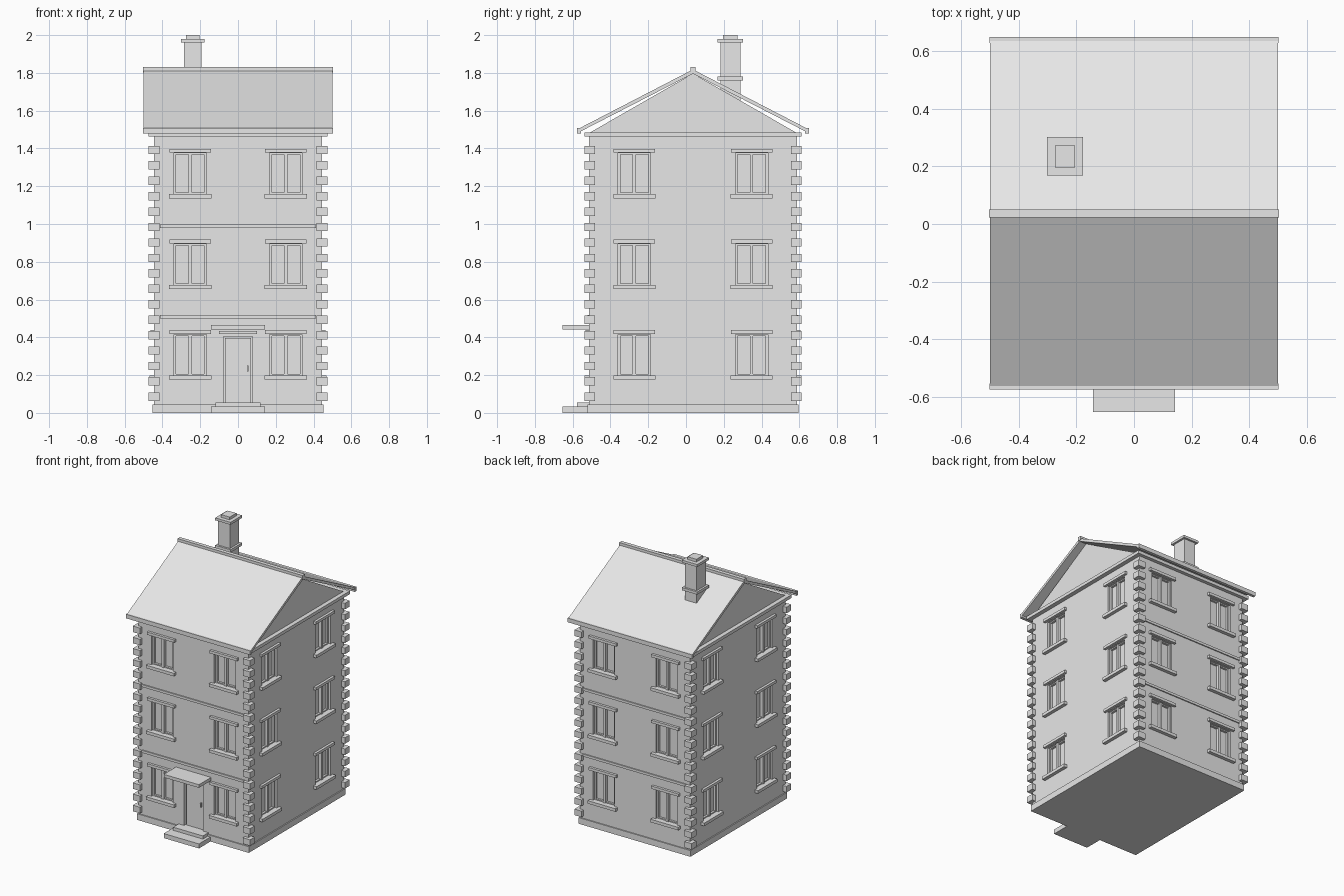
import bpy, bmesh, math
from mathutils import Matrix, Vector

if "Cube" in bpy.data.objects:
    bpy.data.objects.remove(bpy.data.objects["Cube"], do_unlink=True)

stone = bpy.data.materials.new("pale_grey")
stone.use_nodes = True
GREY = (0.8, 0.8, 0.8, 1)
stone.diffuse_color = GREY
stone.node_tree.nodes["Principled BSDF"].inputs["Base Color"].default_value = GREY

CY = 0.037            # house centre line in y
WX, WY = 0.444, 0.55  # half width and half depth of the walls
EAVES = 1.465
STOREYS = [0.0, 0.48, 0.96]
HOUSE = Matrix.Translation((0, CY, 0))


def add_box(bm, x, y, z, matrix=HOUSE):
    """Box between the given (min, max) pairs."""
    lo, hi = Vector((x[0], y[0], z[0])), Vector((x[1], y[1], z[1]))
    place = Matrix.Translation((lo + hi) / 2) @ Matrix.Diagonal((*(hi - lo), 1))
    bmesh.ops.create_cube(bm, size=1, matrix=matrix @ place)


def add_prism(bm, profile, half_width):
    """Extrude a (y, z) profile along x."""
    face = bm.faces.new([bm.verts.new((-half_width, y + CY, z)) for y, z in profile])
    out = bmesh.ops.extrude_face_region(bm, geom=[face])
    verts = [g for g in out["geom"] if isinstance(g, bmesh.types.BMVert)]
    bmesh.ops.translate(bm, verts=verts, vec=(2 * half_width, 0, 0))


def finish(name, bm):
    bmesh.ops.recalc_face_normals(bm, faces=bm.faces)
    mesh = bpy.data.meshes.new(name)
    bm.to_mesh(mesh)
    bm.free()
    mesh.materials.append(stone)
    obj = bpy.data.objects.new(name, mesh)
    bpy.context.collection.objects.link(obj)
    return obj


def boxes(name, *dims, matrix=HOUSE):
    bm = bmesh.new()
    for d in dims:
        add_box(bm, *d, matrix=matrix)
    return finish(name, bm)


# Each facade: name, quarter turns, distance to wall, window offset
FACADES = [("front", 0, WY, 0.253), ("right", 1, WX, 0.31),
           ("back", 2, WY, 0.253), ("left", 3, WX, 0.31)]

# Walls with recessed openings
walls = boxes("walls", ((-WX, WX), (-WY, WY), (0.03, EAVES)))
cut = bmesh.new()
RECESS = 0.03
for name, turn, dist, off in FACADES:
    m = HOUSE @ Matrix.Rotation(turn * math.pi / 2, 4, "Z")
    frames, sills = bmesh.new(), bmesh.new()
    for base in STOREYS:
        for u in (-off, off):
            z = (base + 0.198, base + 0.415)
            add_box(cut, (u - 0.086, u + 0.086), (-dist - 0.02, -dist + RECESS), z, m)
            # central mullion, then a slim frame round the glass
            add_box(frames, (u - 0.009, u + 0.009), (-dist + 0.008, -dist + RECESS), z, m)
            for s in (-1, 1):
                e = u + s * 0.08
                add_box(frames, (e - 0.006, e + 0.006), (-dist + 0.015, -dist + RECESS), z, m)
            for zz in z:
                add_box(frames, (u - 0.086, u + 0.086), (-dist + 0.015, -dist + RECESS),
                        (zz - 0.008, zz + 0.008), m)
            # sill and lintel
            add_box(sills, (u - 0.112, u + 0.112), (-dist - 0.025, -dist + 0.01),
                    (base + 0.176, base + 0.198), m)
            add_box(sills, (u - 0.11, u + 0.11), (-dist - 0.018, -dist + 0.01),
                    (base + 0.418, base + 0.438), m)
    finish(name + "_window_frames", frames)
    finish(name + "_sills_and_lintels", sills)
    # storey bands on the two long eaves facades
    if turn % 2 == 0:
        boxes(name + "_storey_bands",
              *[((-WX + 0.03, WX - 0.03), (-dist - 0.008, -dist + 0.01), (z, z + 0.018))
                for z in (0.5, 0.98)], matrix=m)

add_box(cut, (-0.078, 0.078), (-WY - 0.02, -WY + RECESS), (0.055, 0.404))
cutter = finish("opening_cutter", cut)
cutter.hide_render = True
mod = walls.modifiers.new("openings", "BOOLEAN")
mod.operation, mod.solver, mod.object = "DIFFERENCE", "EXACT", cutter
graph = bpy.context.evaluated_depsgraph_get()
cut_mesh = bpy.data.meshes.new_from_object(walls.evaluated_get(graph))
walls.modifiers.clear()
walls.data = cut_mesh
bpy.data.objects.remove(cutter, do_unlink=True)

# Plinth and cornice
boxes("plinth", ((-0.452, 0.452), (-0.558, 0.558), (0, 0.045)))
boxes("cornice", ((-0.475, 0.475), (-0.575, 0.575), (EAVES - 0.003, 1.485)))

# Corner stones
quoins = bmesh.new()
for i in range(17):
    z = 0.063 + i * 0.0817
    for sx in (-1, 1):
        for sy in (-1, 1):
            xs = sorted((sx * 0.415, sx * 0.473))
            ys = sorted((sy * 0.52, sy * 0.574))
            add_box(quoins, xs, ys, (z, z + 0.044))
finish("corner_stones", quoins)

# Door, handle, lintel, canopy and steps
boxes("door", ((-0.07, 0.07), (-WY + 0.018, -WY + 0.035), (0.055, 0.396)))
boxes("door_handle", ((0.048, 0.056), (-WY + 0.004, -WY + 0.02), (0.22, 0.25)))
boxes("door_lintel", ((-0.1, 0.1), (-WY - 0.02, -WY + 0.01), (0.418, 0.434)))
boxes("door_canopy", ((-0.142, 0.142), (-0.69, -WY + 0.01), (0.442, 0.465)))
boxes("door_steps", ((-0.142, 0.142), (-0.69, -WY), (0, 0.033)),
      ((-0.12, 0.12), (-0.613, -WY), (0.033, 0.056)))

# Gable prism under the thin roof
gable = bmesh.new()
add_prism(gable, [(-0.553, 1.48), (0.553, 1.48), (0, 1.797)], WX)
finish("gable", gable)

roof = bmesh.new()
add_prism(roof, [(-0.605, 1.485), (-0.605, 1.505), (0, 1.818), (0.605, 1.505),
                 (0.605, 1.485), (0, 1.796)], 0.5)
finish("roof", roof)
boxes("ridge_cap", ((-0.504, 0.504), (-0.014, 0.014), (1.802, 1.83)))
for side, s in (("front", -1), ("back", 1)):
    boxes(side + "_eaves_board",
          ((-0.502, 0.502), sorted((s * 0.592, s * 0.613)), (1.478, 1.508)))

# Chimney stack with two collars and a top
chimney = bmesh.new()
for hx, hy, z in ((0.047, 0.053, (1.6, 1.965)), (0.062, 0.067, (1.76, 1.78)),
                  (0.062, 0.067, (1.962, 1.98)), (0.035, 0.038, (1.98, 2.0))):
    add_box(chimney, (-0.24 - hx, -0.24 + hx), (0.198 - hy, 0.198 + hy), z)
finish("chimney", chimney)
